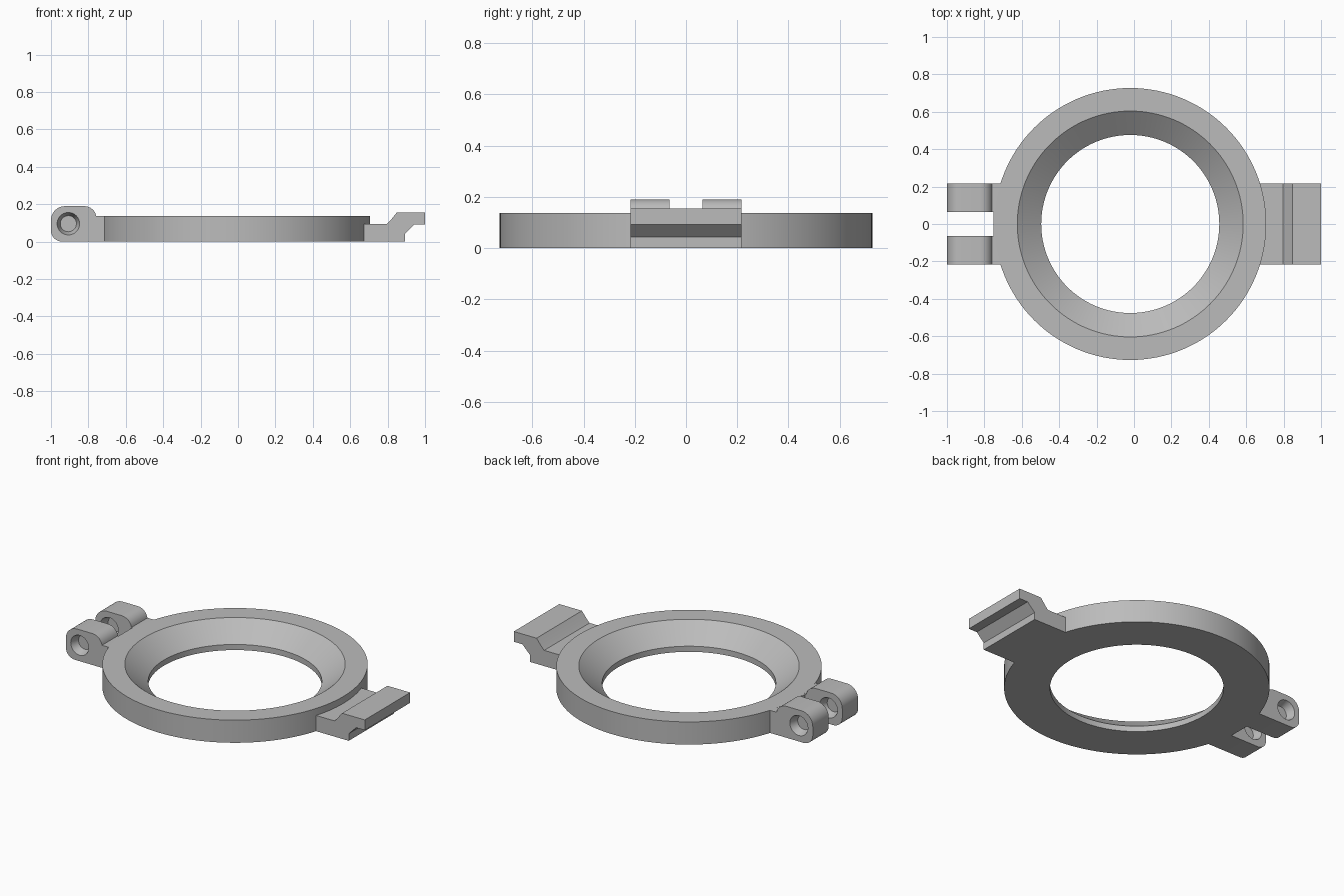
import bpy, bmesh, math

if "Cube" in bpy.data.objects:
    bpy.data.objects.remove(bpy.data.objects["Cube"])

grey = bpy.data.materials.new("plain grey")
grey.diffuse_color = (0.5, 0.5, 0.5, 1)
grey.use_nodes = True
grey.node_tree.nodes["Principled BSDF"].inputs["Base Color"].default_value = grey.diffuse_color


def finish(name, bm, angle=25):
    bmesh.ops.recalc_face_normals(bm, faces=bm.faces)
    me = bpy.data.meshes.new(name)
    bm.to_mesh(me)
    bm.free()
    ob = bpy.data.objects.new(name, me)
    bpy.context.collection.objects.link(ob)
    me.materials.append(grey)
    smooth(ob, angle)
    return ob


def smooth(ob, angle=25):
    bpy.ops.object.select_all(action='DESELECT')
    ob.select_set(True)
    bpy.context.view_layer.objects.active = ob
    bpy.ops.object.shade_smooth_by_angle(angle=math.radians(angle))


def arc(cx, cz, r, a0, a1, n=8):
    return [(cx + r * math.cos(math.radians(a0 + (a1 - a0) * i / n)),
             cz + r * math.sin(math.radians(a0 + (a1 - a0) * i / n))) for i in range(n + 1)]


def extrude_y(name, profile, y0, y1):
    """Extrude a closed x-z profile along y."""
    bm = bmesh.new()
    face = bm.faces.new([bm.verts.new((x, y0, z)) for x, z in profile])
    ext = bmesh.ops.extrude_face_region(bm, geom=[face])
    bmesh.ops.translate(bm, vec=(0, y1 - y0, 0),
                        verts=[v for v in ext["geom"] if isinstance(v, bmesh.types.BMVert)])
    return finish(name, bm)


def lathe(name, profile, axis_x, n=128):
    """Revolve a closed (radius, z) profile around a vertical axis."""
    bm = bmesh.new()
    rings = [[bm.verts.new((axis_x + r * math.cos(2 * math.pi * i / n),
                            r * math.sin(2 * math.pi * i / n), z)) for r, z in profile]
             for i in range(n)]
    m = len(profile)
    for i in range(n):
        a, b = rings[i], rings[(i + 1) % n]
        for j in range(m):
            k = (j + 1) % m
            bm.faces.new((a[j], b[j], b[k], a[k]))
    return finish(name, bm)


def cut_dimple(ob, x, z, y, out):
    """Cut a blind tapered socket into the face at y; out is its outward y direction."""
    bm = bmesh.new()
    n = 40
    # (radius, distance outward from the face)
    loops = [[bm.verts.new((x + r * math.cos(2 * math.pi * i / n), y + out * d,
                            z + r * math.sin(2 * math.pi * i / n))) for i in range(n)]
             for r, d in ((0.067, 0.02), (0.043, -0.05))]
    for i in range(n):
        k = (i + 1) % n
        bm.faces.new((loops[0][i], loops[0][k], loops[1][k], loops[1][i]))
    for loop in loops:
        bm.faces.new(loop)
    cutter = finish("socket_cutter", bm)
    cutter.hide_render = True
    mod = ob.modifiers.new("socket", 'BOOLEAN')
    mod.operation = 'DIFFERENCE'
    mod.solver = 'EXACT'
    mod.object = cutter
    bpy.context.view_layer.objects.active = ob
    bpy.ops.object.modifier_apply(modifier=mod.name)
    bpy.data.objects.remove(cutter)


# Main ring with funnel-shaped opening
lathe("ring", [(0.727, 0), (0.727, 0.137), (0.604, 0.137), (0.476, 0.034), (0.476, 0)], -0.02)

# Stepped latch tab on the right
extrude_y("latch_tab", [(0.66, 0), (0.893, 0), (0.893, 0.043), (0.943, 0.093), (1.0, 0.093),
                        (1.0, 0.155), (0.848, 0.155), (0.812, 0.11), (0.797, 0.095),
                        (0.66, 0.095)], -0.217, 0.217)

# Two hinge lugs on the left, with sockets on both faces
lug = ([(-0.68, 0)] + arc(-0.94, 0.06, 0.06, 270, 180) + arc(-0.925, 0.115, 0.075, 180, 90)
       + arc(-0.822, 0.125, 0.065, 90, 10) + [(-0.754, 0.1365), (-0.68, 0.1365)])
for side, label in ((-1, "front"), (1, "back")):
    ob = extrude_y("hinge_lug_" + label, lug, side * 0.065, side * 0.217)
    cut_dimple(ob, -0.907, 0.096, side * 0.217, side)
    cut_dimple(ob, -0.907, 0.096, side * 0.065, -side)
    smooth(ob)

# Flat root between the lugs
extrude_y("hinge_root", [(-0.752, 0), (-0.70, 0), (-0.70, 0.1365), (-0.752, 0.1365)], -0.066, 0.066)
